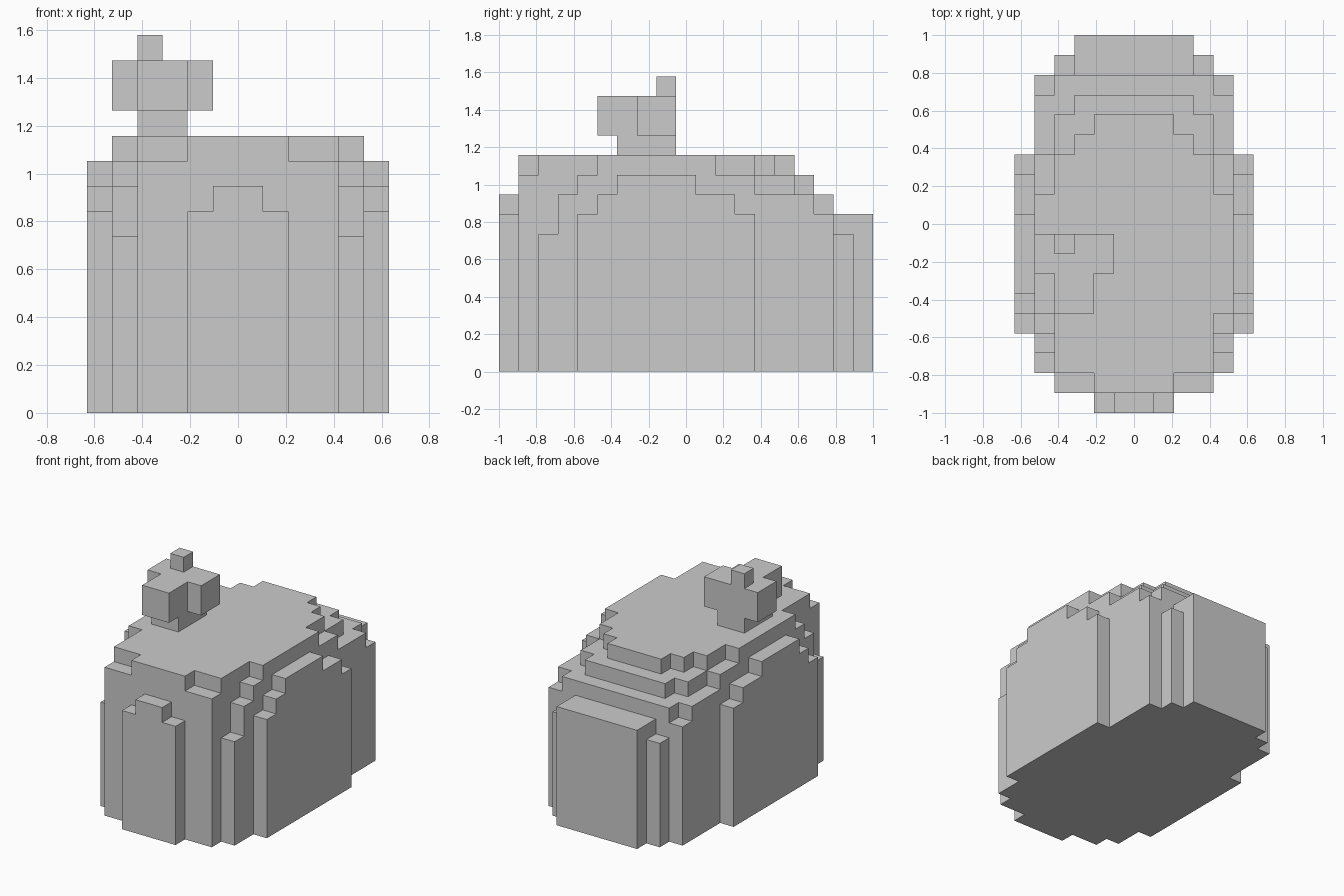
import bpy, bmesh, math
from mathutils import Vector

if "Cube" in bpy.data.objects:
    bpy.data.objects.remove(bpy.data.objects["Cube"])

V = 2 / 19          # block edge: 19 blocks along the longest side
DIRS = [Vector(d) for d in
        ((1, 0, 0), (-1, 0, 0), (0, 1, 0), (0, -1, 0), (0, 0, 1), (0, 0, -1))]


def box(x, y, z):
    """Cells filling the block ranges x, y, z (end excluded)."""
    return {(i, j, k) for i in range(*x) for j in range(*y) for k in range(*z)}


def blocks(name, cells):
    """Outer skin of a set of cells, with flat areas merged."""
    bm = bmesh.new()
    verts = {}

    def vert(p):
        key = tuple(round(c) for c in p)
        if key not in verts:
            i, j, k = key
            verts[key] = bm.verts.new((i * V, j * V - 1, k * V))
        return verts[key]

    for c in cells:
        mid = Vector(c) + Vector((.5, .5, .5))
        for d in DIRS:
            if tuple(int(a + b) for a, b in zip(c, d)) in cells:
                continue
            u = Vector((d.y, d.z, d.x))
            w = d.cross(u)
            bm.faces.new([vert(mid + (d + u * a + w * b) / 2)
                          for a, b in ((-1, -1), (1, -1), (1, 1), (-1, 1))])
    bmesh.ops.dissolve_limit(bm, angle_limit=math.radians(1),
                             verts=bm.verts[:], edges=bm.edges[:])
    me = bpy.data.meshes.new(name)
    bm.to_mesh(me)
    bm.free()
    ob = bpy.data.objects.new(name, me)
    bpy.context.collection.objects.link(ob)
    return ob


# Rounded body: step profiles from the middle column outwards,
# each a list of (first row, end row, height), mirrored in x
profiles = [
    [(0, 1, 9), (1, 15, 11), (15, 16, 10), (16, 17, 9), (17, 19, 8)],
    [(0, 1, 8), (1, 15, 11), (15, 16, 10), (16, 17, 9), (17, 19, 8)],
    [(1, 2, 10), (2, 14, 11), (14, 16, 10), (16, 17, 9), (17, 19, 8)],
    [(1, 2, 10), (2, 13, 11), (13, 15, 10), (15, 17, 9), (17, 18, 7)],
    [(2, 3, 7), (3, 4, 9), (4, 5, 10), (5, 11, 11), (11, 13, 10),
     (13, 16, 9), (16, 17, 8)],
    [(4, 5, 8), (5, 6, 9), (6, 10, 10), (10, 12, 9), (12, 13, 8)],
]
body = set()
for i, steps in enumerate(profiles):
    for a, b, h in steps:
        for x in (i, -i - 1):
            body |= box((x, x + 1), (a, b), (0, h))
blocks("body", body)

# Topper: short neck, cross-shaped head and a one-block tip
topper = box((-4, -2), (6, 9), (11, 12))
topper |= box((-4, -2), (5, 9), (12, 14))
topper |= box((-5, -1), (7, 9), (12, 14))
topper |= box((-4, -3), (8, 9), (14, 15))
blocks("topper", topper)
